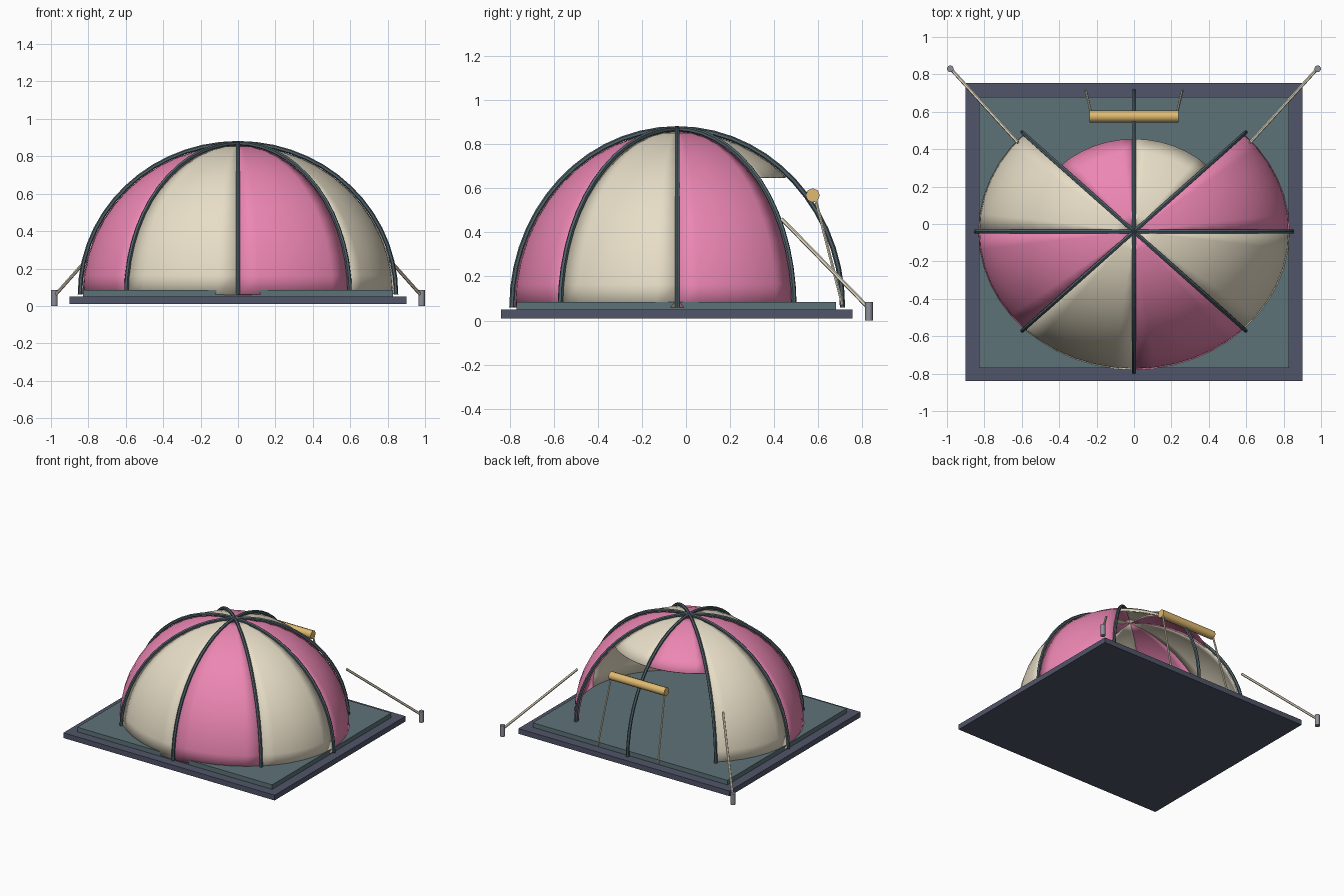
import bpy, bmesh, math
from mathutils import Vector

if "Cube" in bpy.data.objects:
    bpy.data.objects.remove(bpy.data.objects["Cube"])

CY, Z0 = -0.04, 0.06                 # dome centre and foot height
RX, RY, RZ = 0.845, 0.75, 0.81       # dome radii


def mat(name, rgb):
    m = bpy.data.materials.new(name)
    m.diffuse_color = (*rgb, 1)
    m.use_nodes = True
    m.node_tree.nodes["Principled BSDF"].inputs["Base Color"].default_value = m.diffuse_color
    return m


PINK = mat("pink_cloth", (0.84, 0.24, 0.45))
CREAM = mat("cream_cloth", (0.80, 0.73, 0.57))
TEAL = mat("teal", (0.11, 0.17, 0.19))
POLE = mat("pole_grey", (0.08, 0.12, 0.14))
NAVY = mat("navy", (0.08, 0.09, 0.14))
GOLD = mat("gold_cloth", (0.75, 0.49, 0.16))
STEEL = mat("steel", (0.27, 0.28, 0.32))


def dome(a, e, k=1.0):
    """Point on the dome at azimuth a and elevation e (radians), scaled by k."""
    return Vector((k * RX * math.cos(a) * math.cos(e),
                   CY + k * RY * math.sin(a) * math.cos(e),
                   Z0 + k * RZ * math.sin(e)))


def finish(name, bm, material, smooth=True):
    bmesh.ops.recalc_face_normals(bm, faces=bm.faces)
    me = bpy.data.meshes.new(name)
    bm.to_mesh(me)
    bm.free()
    me.materials.append(material)
    ob = bpy.data.objects.new(name, me)
    bpy.context.collection.objects.link(ob)
    if smooth:
        me.shade_smooth()
        me.set_sharp_from_angle(angle=math.radians(46))
    return ob


def box(name, lo, hi, material):
    bm = bmesh.new()
    bmesh.ops.create_cube(bm, size=1)
    for v in bm.verts:
        v.co = [(l + h) / 2 + c * (h - l) for l, h, c in zip(lo, hi, v.co)]
    return finish(name, bm, material, False)


def rod(name, a, b, r, material, sides=8):
    a, b = Vector(a), Vector(b)
    bm = bmesh.new()
    bmesh.ops.create_cone(bm, cap_ends=True, segments=sides, radius1=r, radius2=r,
                          depth=(b - a).length)
    q = Vector((0, 0, 1)).rotation_difference(b - a)
    for v in bm.verts:
        v.co = q @ v.co + (a + b) / 2
    return finish(name, bm, material)


def gore(name, a0, e0, material, na=6, ne=12):
    """One cloth panel from elevation e0 up to the apex."""
    bm = bmesh.new()
    k = 0.985
    rows = [[bm.verts.new(dome(a0 + math.pi / 4 * i / na,
                               e0 + (math.pi / 2 - e0) * j / ne, k))
             for i in range(na + 1)] for j in range(ne)]
    apex = bm.verts.new(dome(0, math.pi / 2, k))
    for j in range(ne - 1):
        for i in range(na):
            bm.faces.new((rows[j][i], rows[j][i + 1], rows[j + 1][i + 1], rows[j + 1][i]))
    for i in range(na):
        bm.faces.new((rows[-1][i], rows[-1][i + 1], apex))
    # outward normals, then cloth thickness inward
    ob = finish(name, bm, material)
    if ob.data.polygons[0].normal.dot(ob.data.polygons[0].center - Vector((0, CY, Z0))) < 0:
        ob.data.flip_normals()
    s = ob.modifiers.new("thickness", 'SOLIDIFY')
    s.thickness = 0.008
    s.offset = -1
    return ob


def rib(name, a, r=0.012, sides=6, n=14):
    """Bent tent pole following the dome from foot to apex."""
    bm = bmesh.new()
    side = Vector((-math.sin(a), math.cos(a), 0))
    rings = []
    for j in range(n + 1):
        e = math.pi / 2 * j / n
        out = Vector((math.cos(a) * math.cos(e), math.sin(a) * math.cos(e), math.sin(e)))
        rings.append([bm.verts.new(dome(a, e) + r * (out * math.cos(t) + side * math.sin(t)))
                      for t in (2 * math.pi * s / sides for s in range(sides))])
    for lo, hi in zip(rings, rings[1:]):
        for s in range(sides):
            t = (s + 1) % sides
            bm.faces.new((lo[s], lo[t], hi[t], hi[s]))
    bm.faces.new(rings[0])
    bm.faces.new(rings[-1])
    return finish(name, bm, POLE, False)


# base board and ground sheet
box("base_board", (-0.9, -0.84, 0.01), (0.9, 0.755, 0.05), NAVY)
box("ground_sheet", (-0.83, -0.77, 0.05), (0.83, 0.68, 0.085), TEAL)

# cloth panels (the two rear ones stop above the doorway) and poles
for i in range(8):
    door = i in (1, 2)
    gore(f"panel_{i}", i * math.pi / 4, math.asin(0.742) if door else 0.0,
         CREAM if i % 2 else PINK, ne=6 if door else 12)
    rib(f"pole_{i}", i * math.pi / 4)

# rolled door with its ties, guy ropes and pegs
rod("rolled_door", (-0.237, 0.575, 0.568), (0.237, 0.575, 0.568), 0.032, GOLD, 8)
for s, side in ((-1, "left"), (1, "right")):
    rod(f"door_tie_{side}", (s * 0.228, 0.585, 0.56), (s * 0.257, 0.71, 0.07), 0.007, CREAM, 6)
    rod(f"guy_rope_{side}", (s * 0.62, 0.435, 0.46), (s * 0.98, 0.83, 0.055), 0.009, CREAM, 6)
    rod(f"peg_{side}", (s * 0.982, 0.83, 0.0), (s * 0.982, 0.83, 0.085), 0.018, STEEL, 10)
